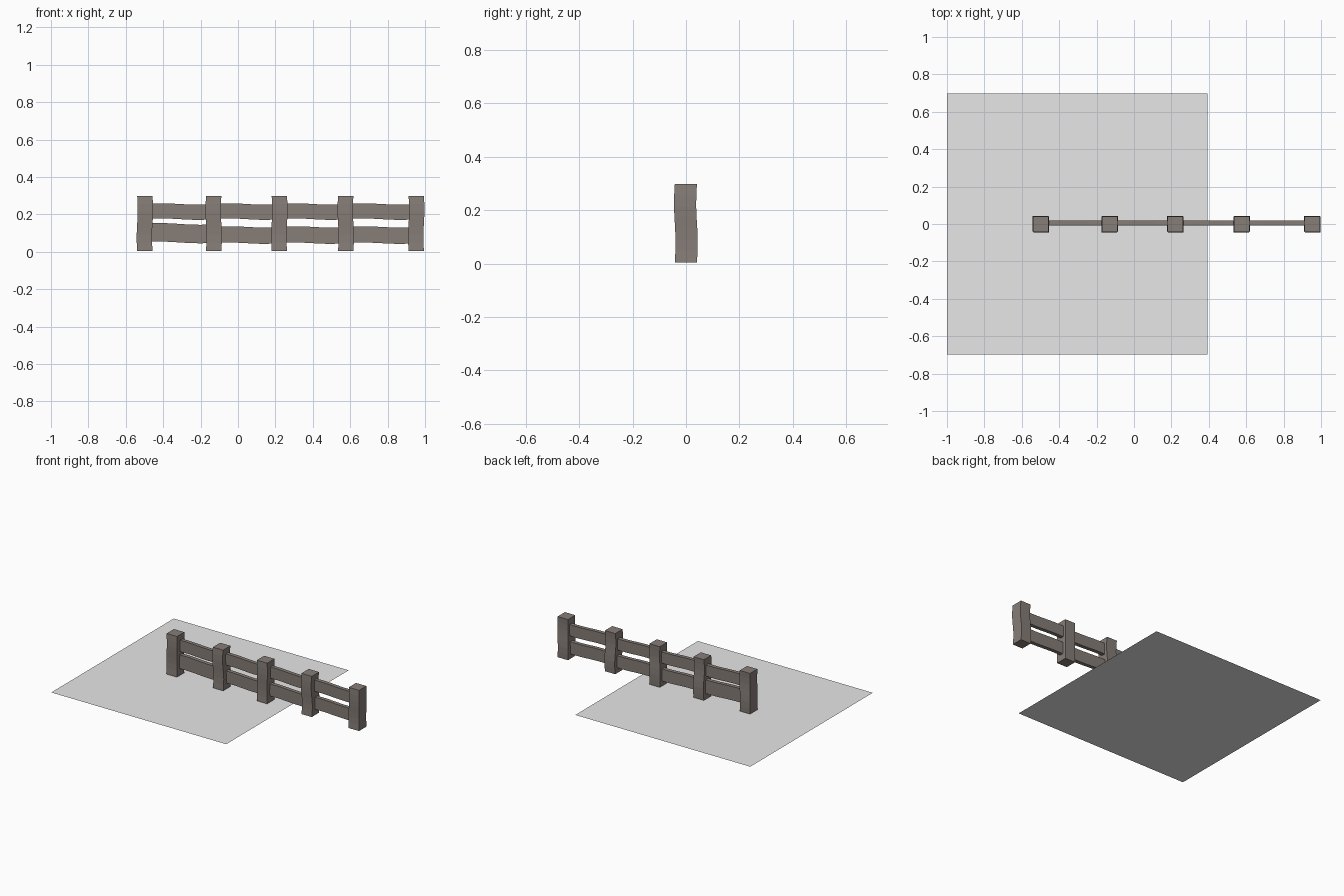
import bpy, bmesh, math

if "Cube" in bpy.data.objects:
    bpy.data.objects.remove(bpy.data.objects["Cube"])


def material(name, rgb):
    m = bpy.data.materials.new(name)
    m.diffuse_color = (*rgb, 1)
    m.use_nodes = True
    m.node_tree.nodes["Principled BSDF"].inputs["Base Color"].default_value = m.diffuse_color
    return m


WOOD = material("weathered_wood", (0.24, 0.205, 0.185))
GROUND = material("pale_grey", (0.8, 0.8, 0.8))


def loft(name, rings, mat):
    """Four-sided beam through a list of rings of four points."""
    bm = bmesh.new()
    loops = [[bm.verts.new(p) for p in r] for r in rings]
    for a, b in zip(loops, loops[1:]):
        for i in range(4):
            j = (i + 1) % 4
            bm.faces.new((a[i], a[j], b[j], b[i]))
    bm.faces.new(loops[0])
    bm.faces.new(loops[-1])
    bmesh.ops.recalc_face_normals(bm, faces=bm.faces)
    me = bpy.data.meshes.new(name)
    bm.to_mesh(me)
    bm.free()
    me.materials.append(mat)
    ob = bpy.data.objects.new(name, me)
    bpy.context.collection.objects.link(ob)
    return ob


def post(name, x, flip):
    # slightly bowed square post
    rings = []
    for k in range(8):
        t = k / 7
        z = 0.005 + 0.293 * t
        s = 0.003 * math.sin(2 * math.pi * t)
        cx, cy = x - s * flip, s
        h = 0.041
        rings.append([(cx - h, cy - h - 0.001, z), (cx + h, cy - h - 0.001, z),
                      (cx + h, cy + h, z), (cx - h, cy + h, z)])
    loft(name, rings, WOOD)


def rail(name, x0, x1, z0, z1, drop):
    # gently waving board between two posts
    rings = []
    for k in range(11):
        t = k / 10
        x = x0 + (x1 - x0) * t
        w = 0.003 * math.sin(2 * math.pi * t) - drop * t
        lo, hi = z0 + w, z1 + w
        rings.append([(x, -0.009, lo), (x, 0.018, lo), (x, 0.018, hi), (x, -0.009, hi)])
    loft(name, rings, WOOD)


# posts
xs = [-0.498, -0.130, 0.221, 0.576, 0.953]
for i, x in enumerate(xs):
    post(f"post_{i + 1}", x, 1 if i % 2 == 0 else -1)

# rails
for i, (a, b) in enumerate(zip(xs, xs[1:])):
    rail(f"upper_rail_{i + 1}", a, b, 0.176, 0.257, 0.003)
    if i == 0:
        rail("lower_rail_1", a, b, 0.053, 0.152, 0.006)
    else:
        rail(f"lower_rail_{i + 1}", a, b, 0.047, 0.134, 0.002)

# ground sheet
bpy.ops.mesh.primitive_plane_add(size=1.394, location=(-0.303, 0, 0))
sheet = bpy.context.object
sheet.name = "ground_sheet"
sheet.data.materials.append(GROUND)
